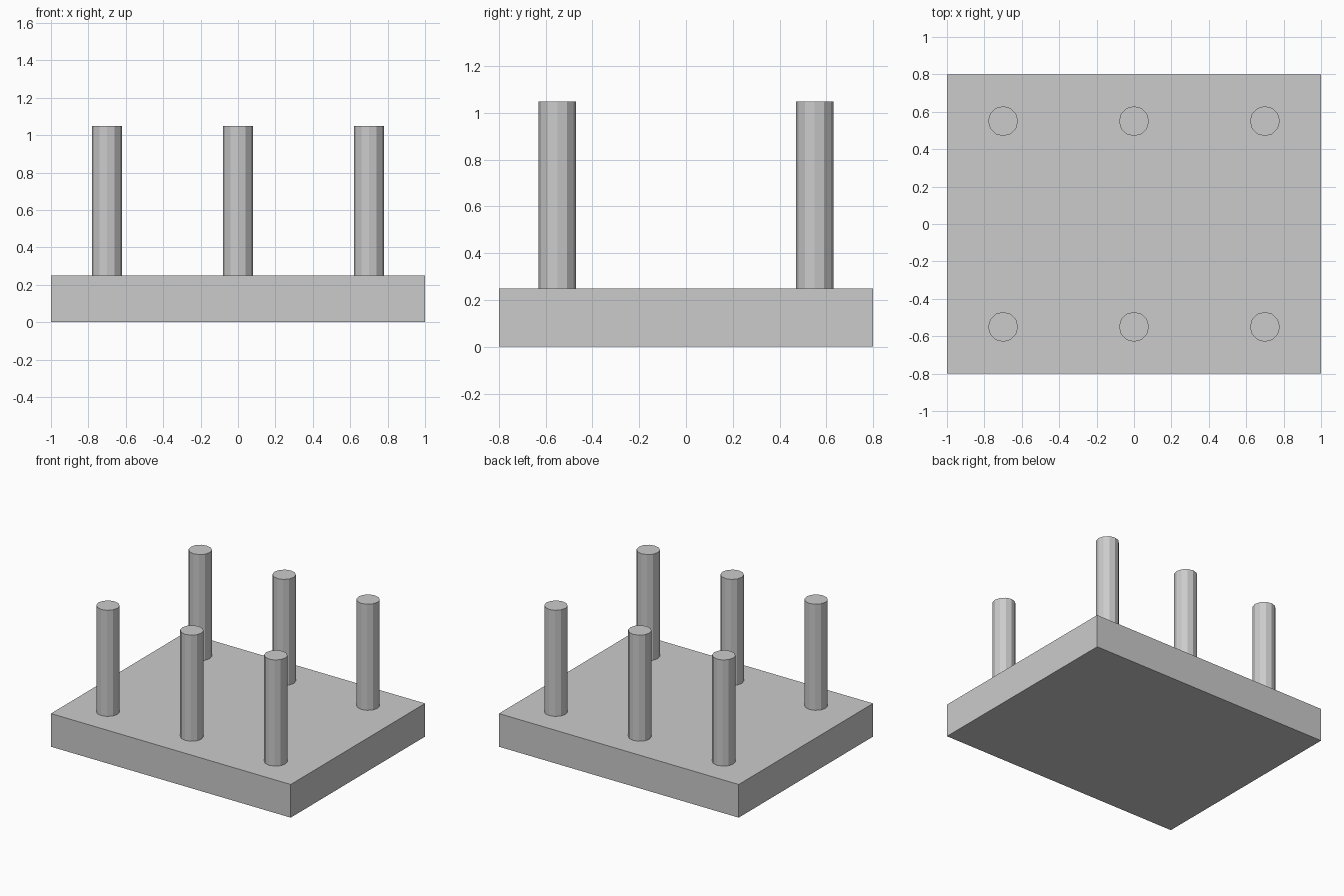
import bpy

if "Cube" in bpy.data.objects:
    bpy.data.objects.remove(bpy.data.objects["Cube"])

PLATE = (2.0, 1.6, 0.25)
PEG_RADIUS, PEG_HEIGHT = 0.08, 0.8

# Base plate
bpy.ops.mesh.primitive_cube_add(size=1, location=(0, 0, PLATE[2] / 2))
base = bpy.context.object
base.name = "base_plate"
base.scale = PLATE
bpy.ops.object.transform_apply(location=False, rotation=False, scale=True)


def add_peg(name, x, y):
    bpy.ops.mesh.primitive_cylinder_add(
        vertices=12, radius=PEG_RADIUS, depth=PEG_HEIGHT,
        location=(x, y, PLATE[2] + PEG_HEIGHT / 2))
    bpy.context.object.name = name


# Two rows of three upright pegs
for row, y in (("front", -0.55), ("back", 0.55)):
    for column, x in (("left", -0.7), ("middle", 0.0), ("right", 0.7)):
        add_peg(f"{row}_{column}_peg", x, y)
